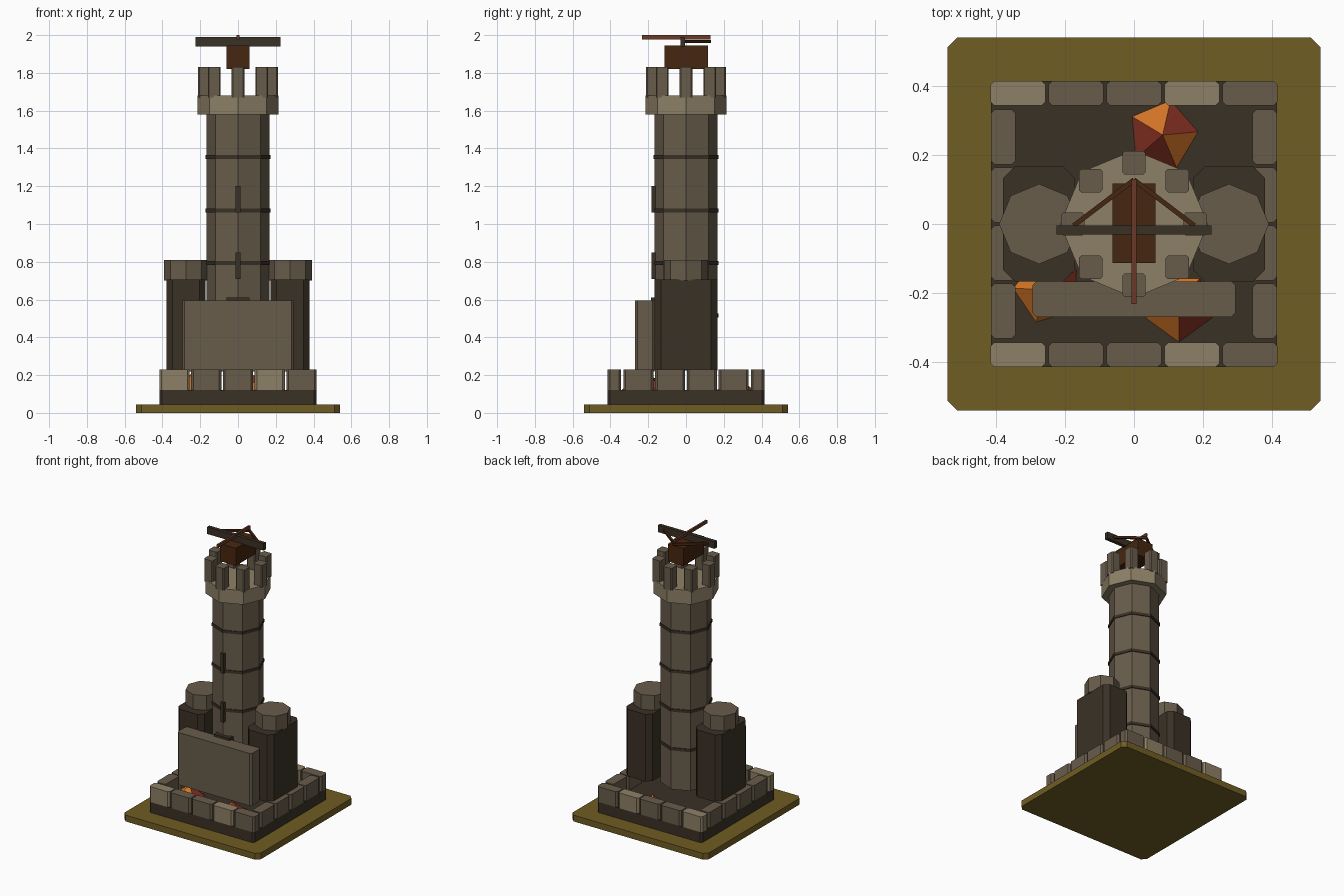
import bpy, bmesh, math
from mathutils import Vector

if "Cube" in bpy.data.objects:
    bpy.data.objects.remove(bpy.data.objects["Cube"])


def material(name, r, g, b):
    lin = [((c / 255 + 0.055) / 1.055) ** 2.4 if c > 10 else c / 255 / 12.92 for c in (r, g, b)]
    m = bpy.data.materials.new(name)
    m.diffuse_color = (*lin, 1)
    m.use_nodes = True
    m.node_tree.nodes["Principled BSDF"].inputs["Base Color"].default_value = m.diffuse_color
    return m


OLIVE = material("olive_ground", 112, 93, 36)
DARK = material("dark_stone", 58, 49, 38)
STONE = material("grey_brown_stone", 104, 92, 75)
LIGHT = material("pale_stone", 141, 128, 102)
WOOD = material("dark_wood", 70, 38, 16)
BOLT = material("red_wood", 108, 58, 38)
ORANGE = material("ember_orange", 210, 116, 38)
RED = material("ember_red", 135, 50, 35)


def prism(name, pts, z0, z1, mat):
    """Extrude a flat outline upwards."""
    bm = bmesh.new()
    face = bm.faces.new([bm.verts.new((x, y, z0)) for x, y in pts])
    up = bmesh.ops.extrude_face_region(bm, geom=[face])
    bmesh.ops.translate(bm, vec=(0, 0, z1 - z0),
                        verts=[v for v in up["geom"] if isinstance(v, bmesh.types.BMVert)])
    bmesh.ops.recalc_face_normals(bm, faces=bm.faces)
    return finish(name, bm, [mat])


def finish(name, bm, mats):
    me = bpy.data.meshes.new(name)
    bm.to_mesh(me)
    bm.free()
    for m in mats:
        me.materials.append(m)
    ob = bpy.data.objects.new(name, me)
    bpy.context.collection.objects.link(ob)
    return ob


def block(name, cx, cy, hx, hy, z0, z1, mat, c=0.012):
    """Box with chamfered upright edges."""
    pts = [(hx, -hy + c), (hx, hy - c), (hx - c, hy), (-hx + c, hy),
           (-hx, hy - c), (-hx, -hy + c), (-hx + c, -hy), (hx - c, -hy)]
    return prism(name, [(cx + x, cy + y) for x, y in pts], z0, z1, mat)


def box(name, x0, x1, y0, y1, z0, z1, mat):
    return prism(name, [(x0, y0), (x1, y0), (x1, y1), (x0, y1)], z0, z1, mat)


def octagon(name, cx, cy, r, z0, z1, mat):
    pts = [(cx + r * math.cos(i * math.pi / 4), cy + r * math.sin(i * math.pi / 4)) for i in range(8)]
    return prism(name, pts, z0, z1, mat)


# Ground slab and plinth
block("ground_slab", 0, 0, 0.54, 0.54, 0, 0.045, OLIVE, 0.028)
block("plinth", 0, 0, 0.415, 0.415, 0.045, 0.12, DARK, 0.012)

# Low perimeter wall of separate blocks
for sy in (-1, 1):
    for i in range(5):
        block("perimeter_block", (i - 2) * 0.168, sy * 0.379, 0.08, 0.036, 0.12, 0.23,
              LIGHT if i in (0, 3) else STONE)
for sx in (-1, 1):
    for i in range(4):
        block("perimeter_side_block", sx * 0.379, (i - 1.5) * 0.168, 0.036, 0.08, 0.12, 0.23, STONE)

# Main tower with hoops
BASE = 0.225
octagon("main_tower", 0, 0, 0.167, BASE, 1.58, STONE)
for z in (0.515, 0.793, 1.072, 1.355):
    octagon("tower_hoop", 0, 0, 0.173, z - 0.01, z + 0.01, DARK)

# Parapet and merlons
octagon("parapet", 0, 0, 0.214, 1.58, 1.68, LIGHT)
for i in range(8):
    a = i * math.pi / 4
    block("merlon", 0.178 * math.cos(a), 0.178 * math.sin(a), 0.034, 0.034, 1.67, 1.83, STONE, 0.007)

# Arrow slits and doorway on the front
for z in (0.71, 1.06):
    box("arrow_slit", -0.0125, 0.0125, -0.182, -0.14, z, z + 0.14, DARK)
box("doorway", -0.062, 0.062, -0.185, -0.13, 0.35, 0.61, DARK)

# Side turrets with caps
for sx in (-1, 1):
    block("side_turret", sx * 0.275, 0, 0.104, 0.166, BASE, 0.705, DARK, 0.033)
    octagon("turret_cap", sx * 0.275, 0, 0.116, 0.70, 0.81, STONE)

# Front shield wall
block("front_wall", 0, -0.218, 0.294, 0.052, 0.22, 0.595, STONE, 0.012)

# Mounted crossbow
box("crossbow_stock", -0.062, 0.062, -0.113, 0.117, 1.82, 1.945, WOOD)
box("crossbow_arm", -0.224, 0.224, -0.03, -0.004, 1.94, 1.99, DARK)
box("crossbow_bolt", -0.007, 0.007, -0.232, 0.13, 1.978, 2.0, BOLT)
for sx in (-1, 1):
    a, b = Vector((sx * 0.175, -0.005)), Vector((0, 0.128))
    n = (b - a).orthogonal().normalized() * 0.007
    prism("crossbow_string", [a + n, b + n, b - n, a - n], 1.957, 1.973, WOOD)


# Glowing ember heaps: five-sided cones, each facet orange or red
def ember(cx, cy, r, start, h, pattern):
    bm = bmesh.new()
    ring = []
    for i in range(5):
        a = math.radians(start + 72 * i)
        ring.append(bm.verts.new((cx + r * math.cos(a), cy + r * math.sin(a), 0.121)))
    apex = bm.verts.new((cx, cy, 0.12 + h))
    for i in range(5):
        f = bm.faces.new((ring[i], ring[(i + 1) % 5], apex))
        f.material_index = "OR".index(pattern[i])
    bm.faces.new(ring[::-1])
    finish("ember_heap", bm, [ORANGE, RED])


ember(0.083, 0.258, 0.103, 5, 0.08, "RORRO")
ember(0.13, -0.24, 0.102, -90, 0.08, "RROOO")
ember(-0.25, -0.19, 0.1, 178, 0.085, "OORRO")
